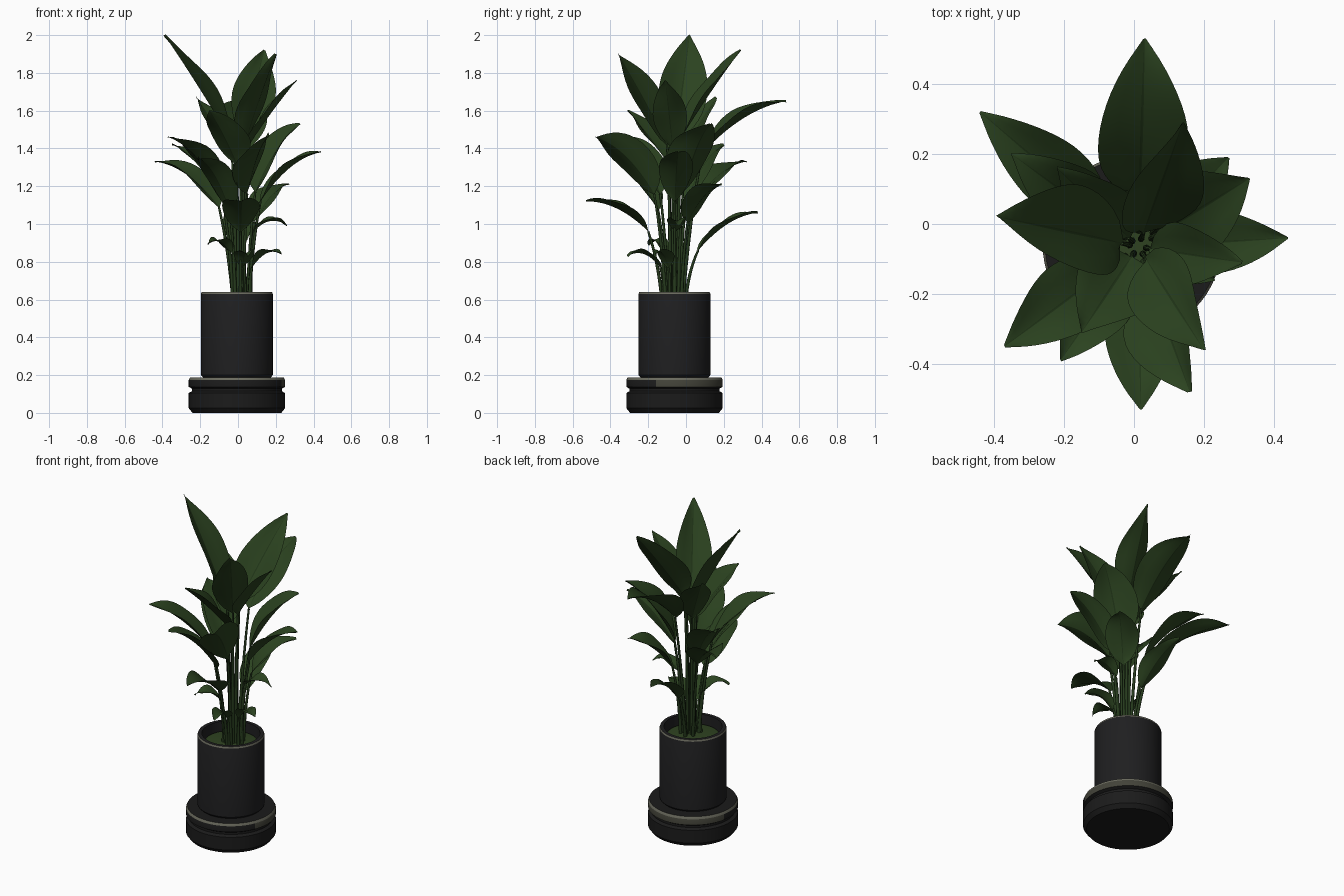
import bpy
import bmesh
import math
from mathutils import Vector

cube = bpy.data.objects.get("Cube")
if cube:
    bpy.data.objects.remove(cube, do_unlink=True)

UP = Vector((0, 0, 1))
CENTRE = Vector((-.006, -.061, 0))
CROWN = Vector((.012, -.065, 0))


def material(name, rgb, rough=.6):
    mat = bpy.data.materials.new(name)
    mat.use_nodes = True
    mat.diffuse_color = (*rgb, 1)
    shader = next(n for n in mat.node_tree.nodes if n.type == 'BSDF_PRINCIPLED')
    shader.inputs["Base Color"].default_value = (*rgb, 1)
    shader.inputs["Roughness"].default_value = rough
    return mat


leaf_green = material("leaf green", (.024, .055, .014))
vein_green = material("vein green", (.015, .036, .009))
stem_green = material("stem green", (.019, .043, .012))
moss = material("moss", (.028, .056, .015))
pot_black = material("pot charcoal", (.0135, .0135, .0145))
base_black = material("base black", (.011, .011, .011))
trim = material("worn trim", (.15, .15, .115))
band = material("olive grey band", (.056, .056, .041))


def finish(name, bm, mats, angle=180):
    bmesh.ops.recalc_face_normals(bm, faces=bm.faces)
    mesh = bpy.data.meshes.new(name)
    bm.to_mesh(mesh)
    bm.free()
    for mat in mats:
        mesh.materials.append(mat)
    for poly in mesh.polygons:
        poly.use_smooth = True
    if angle < 180:
        mesh.set_sharp_from_angle(angle=math.radians(angle))
    obj = bpy.data.objects.new(name, mesh)
    bpy.context.collection.objects.link(obj)


def lathe(name, profile, mats, rule=None, sides=64):
    """Spin a (radius, height) profile; rule picks a material per face."""
    bm = bmesh.new()
    rings = []
    for r, z in profile:
        ring = []
        for i in range(sides):
            a = math.tau * i / sides
            ring.append(bm.verts.new(CENTRE + Vector((r * math.cos(a), r * math.sin(a), z))))
        rings.append(ring)
    for low, high in zip(rings, rings[1:]):
        for i in range(sides):
            j = (i + 1) % sides
            bm.faces.new((low[i], low[j], high[j], high[i]))
    bm.faces.new(rings[0])
    bm.faces.new(rings[-1])
    if rule:
        for face in bm.faces:
            face.material_index = rule(face.calc_center_median() - CENTRE)
    finish(name, bm, mats, 35)


# Grooved base: worn top edge, olive band round the back
def base_rule(p):
    radius = math.hypot(p.x, p.y)
    if radius > .245 and p.z > .178:
        return 1
    if radius > .25 and p.z > .14 and p.y + .3 * p.x > -.02:
        return 2
    return 0


lathe("plant_stand_base",
      [(.235, 0), (.255, .025), (.255, .105), (.238, .115), (.238, .128),
       (.255, .138), (.255, .174), (.248, .188), (.15, .188)],
      [base_black, trim, band], base_rule)

# Hollow pot with worn rim, and the mossy soil inside
lathe("pot",
      [(.178, .186), (.19, .2), (.19, .63), (.186, .64), (.165, .64), (.165, .56)],
      [pot_black, trim],
      lambda p: int(.63 < p.z < .639 and math.hypot(p.x, p.y) > .18))
lathe("mossy_soil", [(.164, .565), (.15, .585), (.08, .595)], [moss])


def bezier(a, b, c, t):
    return a * (1 - t) ** 2 + b * (2 * t * (1 - t)) + c * t * t


def add_leaf(name, base, tip, width, arch, roll, phase, rows=16):
    """Folded, gently rippled blade along an arched midrib, rolled about it."""
    bm = bmesh.new()
    mid = (base + tip) / 2 + UP * arch
    level = (tip - base).cross(UP).normalized()
    across = (-1, -.55, -.03, .03, .55, 1)
    grid = []
    for k in range(rows + 1):
        t = k / rows
        p = bezier(base, mid, tip, t)
        tangent = ((mid - base) * (1 - t) + (tip - mid) * t).normalized()
        upright = level.cross(tangent)
        side = level * math.cos(roll) + upright * math.sin(roll)
        normal = side.cross(tangent)
        half = width / 2 * max(math.sin(math.pi * t ** .75), .02) ** .88
        row = []
        for u in across:
            lift = half * (.52 * abs(u) - .12 * u * u)
            lift += .007 * abs(u) * math.sin(9 * t + phase + 2 * u)
            row.append(bm.verts.new(p + side * (u * half) + normal * lift))
        grid.append(row)
    for a, b in zip(grid, grid[1:]):
        for i in range(len(across) - 1):
            face = bm.faces.new((a[i], a[i + 1], b[i + 1], b[i]))
            face.material_index = int(i == 2)
    finish(name, bm, [leaf_green, vein_green])


def add_stem(name, base, direction, spread, radius=.0085):
    flat = Vector((direction.x, direction.y, 0)).normalized()
    start = CROWN + flat * spread + UP * .57
    mid = (start + base) / 2 - flat * .015 + UP * .04
    curve = bpy.data.curves.new(name, 'CURVE')
    curve.dimensions = '3D'
    curve.bevel_depth = radius
    curve.bevel_resolution = 2
    curve.use_fill_caps = True
    spline = curve.splines.new('POLY')
    steps = 8
    spline.points.add(steps)
    for k, point in enumerate(spline.points):
        t = k / steps
        point.co = (*bezier(start, mid, base, t), 1)
        point.radius = 1.2 - .5 * t
    curve.materials.append(stem_green)
    bpy.context.collection.objects.link(bpy.data.objects.new(name, curve))


def add_tier(tier, reach, arch, spread, leaves):
    """Each leaf: tip x, y, z, then rise from base to tip, width and roll."""
    for i, (x, y, z, rise, width, roll) in enumerate(leaves):
        tip = Vector((x, y, z))
        out = tip - CROWN
        base = CROWN + Vector((out.x * reach, out.y * reach, z - rise))
        add_leaf(f"{tier}_leaf_{i + 1}", base, tip, width, arch, roll, i * 1.7)
        add_stem(f"{tier}_stem_{i + 1}", base, out, spread)


# Tall upright leaves
add_tier("upper", .12, .02, .025, [
    (-.39, .02, 2, .56, .26, -.35),
    (.14, .29, 1.92, .46, .23, -.5),
    (.2, -.36, 1.9, .48, .21, -.3),
    (.31, -.11, 1.76, .36, .18, -.1),
    (-.22, .16, 1.67, .34, .18, 0),
    (-.15, -.31, 1.6, .28, .24, 0),
])

# Broad spreading leaves
add_tier("middle", .25, .1, .045, [
    (.03, .53, 1.65, .28, .26, -.1),
    (.33, .13, 1.53, .36, .26, 0),
    (.16, -.48, 1.46, .3, .24, -.6),
    (-.37, -.35, 1.46, .3, .21, 0),
    (-.35, .2, 1.42, .3, .19, 0),
    (.44, -.04, 1.38, .26, .18, 0),
    (-.21, -.39, 1.35, .28, .19, 0),
    (-.44, .32, 1.33, .24, .2, 0),
])

# Short leaves near the pot
add_tier("lower", .29, .08, .058, [
    (.27, .19, 1.21, .2, .19, 0),
    (.02, -.53, 1.12, .16, .2, 0),
    (-.02, .38, 1.06, .2, .15, 0),
    (.26, -.04, .99, .03, .1, 0),
    (-.16, -.2, .89, .05, .1, 0),
    (.23, -.16, .84, .07, .1, 0),
    (.05, -.31, .83, .06, .11, 0),
])
